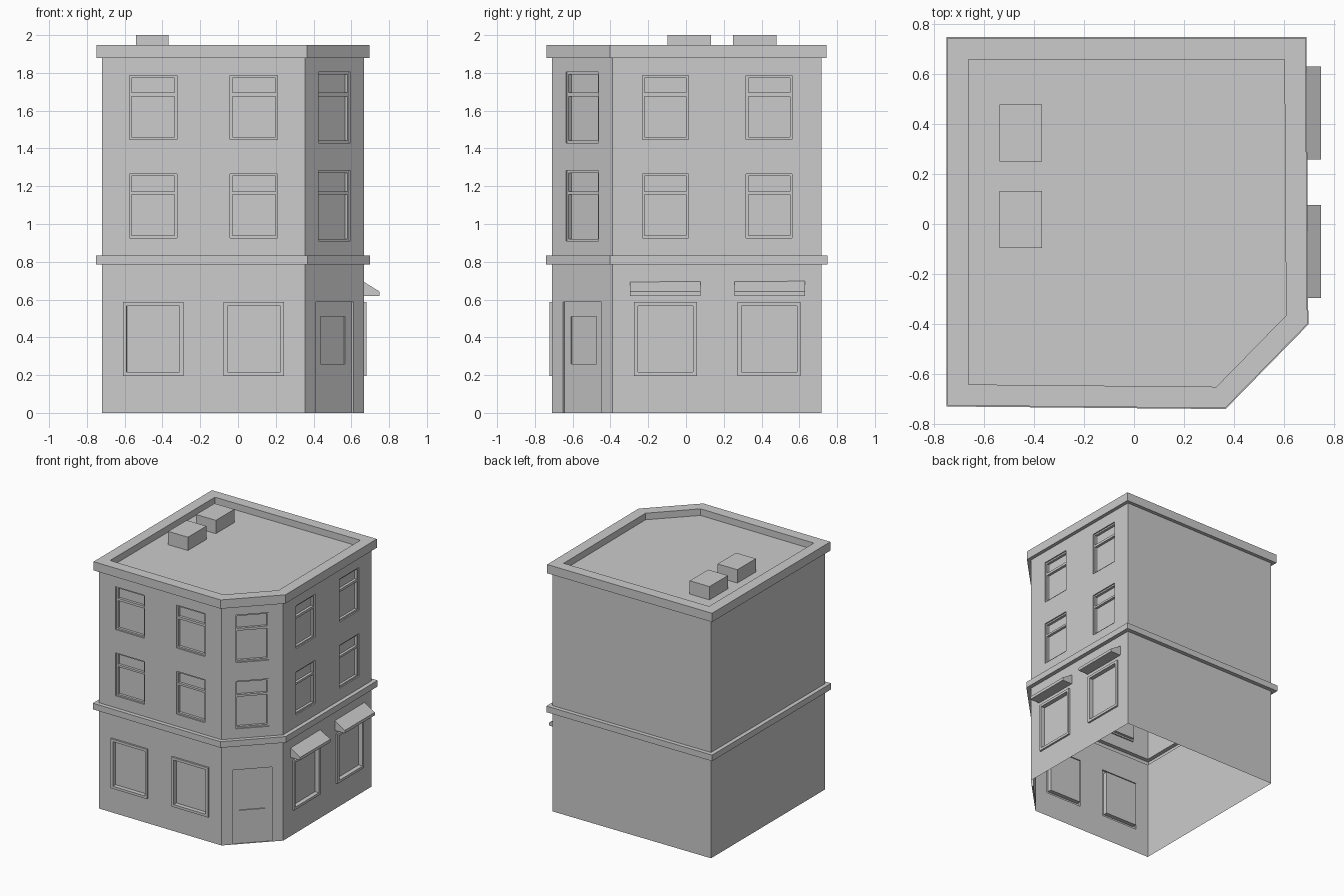
import bpy, bmesh
from mathutils import Vector

if "Cube" in bpy.data.objects:
    bpy.data.objects.remove(bpy.data.objects["Cube"])

# Plan of the building, counter-clockwise, with a chamfered corner
PLAN = [Vector(p) for p in ((-.72, -.70), (.354, -.71), (.667, -.39), (.66, .717), (-.72, .717))]
BAND_Z, UPPER_Z, CORNICE_Z, TOP_Z, ROOF_Z = .785, .833, 1.878, 1.947, 1.895


def offset(d):
    """Mitred offset of the plan (positive is outward)."""
    out = []
    for i, p in enumerate(PLAN):
        a = (p - PLAN[i - 1]).normalized()
        b = (PLAN[(i + 1) % len(PLAN)] - p).normalized()
        na, nb = Vector((a.y, -a.x)), Vector((b.y, -b.x))
        out.append(p + (na + nb) * d / (1 + na.dot(nb)))
    return out


def face(bm, pts):
    bm.faces.new([bm.verts.new(p) for p in pts])


def finish(bm, name):
    bmesh.ops.remove_doubles(bm, verts=bm.verts, dist=1e-5)
    me = bpy.data.meshes.new(name)
    bm.to_mesh(me)
    bm.free()
    ob = bpy.data.objects.new(name, me)
    bpy.context.collection.objects.link(ob)
    return ob


def ring(name, profile, cap=False):
    """Sweep an (offset, z) profile round the plan."""
    bm = bmesh.new()
    loops = [[(p.x, p.y, z) for p in offset(d)] for d, z in profile]
    n = len(PLAN)
    for lo, hi in zip(loops, loops[1:]):
        for i in range(n):
            j = (i + 1) % n
            face(bm, (lo[i], lo[j], hi[j], hi[i]))
    if cap:
        face(bm, loops[-1])
    finish(bm, name)


def wall_space(i):
    """Map (along wall, height, outward depth) to world space."""
    p, q = PLAN[i], PLAN[(i + 1) % len(PLAN)]
    t = (q - p).normalized()

    def to_world(u, z, d):
        return (p.x + t.x * u + t.y * d, p.y + t.y * u - t.x * d, z)
    return to_world, (q - p).length


def sheet(bm, P, rect, holes=(), d=0):
    """Flat rectangle (u0, u1, z0, z1) with rectangular holes."""
    us = sorted({rect[0], rect[1], *(h[k] for h in holes for k in (0, 1))})
    zs = sorted({rect[2], rect[3], *(h[k] for h in holes for k in (2, 3))})
    for u0, u1 in zip(us, us[1:]):
        for z0, z1 in zip(zs, zs[1:]):
            u, z = (u0 + u1) / 2, (z0 + z1) / 2
            if not any(h[0] < u < h[1] and h[2] < z < h[3] for h in holes):
                face(bm, [P(u0, z0, d), P(u1, z0, d), P(u1, z1, d), P(u0, z1, d)])


def steps(bm, P, rect, levels):
    """Frame made from (inset, depth) steps; returns the last rectangle."""
    loops = []
    for s, d in levels:
        r = (rect[0] + s, rect[1] - s, rect[2] + s, rect[3] - s)
        loops.append([P(r[0], r[2], d), P(r[1], r[2], d), P(r[1], r[3], d), P(r[0], r[3], d)])
    for a, b in zip(loops, loops[1:]):
        for i in range(4):
            j = (i + 1) % 4
            face(bm, (a[i], a[j], b[j], b[i]))
    return r


def sash_window(name, P, rect, bar, edge):
    bm = bmesh.new()
    steps(bm, P, rect, [(0, 0), (0, -.01)])
    u0, u1, z0, z1 = rect
    panes = [(u0 + edge, u1 - edge, z0 + edge, bar[0]),
             (u0 + edge, u1 - edge, bar[1], z1 - edge)]
    sheet(bm, P, rect, panes, -.01)
    for pane in panes:
        steps(bm, P, pane, [(0, -.01), (0, -.03)])
        sheet(bm, P, pane, d=-.03)
    finish(bm, name)


def shop_window(name, P, rect):
    bm = bmesh.new()
    glass = steps(bm, P, rect, [(0, 0), (0, .014), (.02, .014), (.02, -.02)])
    sheet(bm, P, glass, d=-.02)
    finish(bm, name)


def corner_door(name, P, rect, pane):
    bm = bmesh.new()
    steps(bm, P, rect, [(0, 0), (0, -.012)])
    sheet(bm, P, rect, [pane], -.012)
    steps(bm, P, pane, [(0, -.012), (0, -.02)])
    sheet(bm, P, pane, d=-.02)
    finish(bm, name)


def box(name, x0, x1, y0, y1, z0, z1):
    bm = bmesh.new()
    bmesh.ops.create_cube(bm, size=1)
    for v in bm.verts:
        v.co = ((x0 + x1) / 2 + v.co.x * (x1 - x0), (y0 + y1) / 2 + v.co.y * (y1 - y0),
                (z0 + z1) / 2 + v.co.z * (z1 - z0))
    finish(bm, name)


# Walls with openings: centres along each wall, upper width, shop width
NAMES = ("front", "corner", "right", "back", "left")
LAYOUT = {0: ((.271, .804), .252, .32), 1: ((.224,), .242, 0), 2: ((.281, .83), .244, .333)}
BARS = ((1.156, 1.172), (1.676, 1.695))
DOOR, DOOR_PANE = (.083, .367, 0, .586), (.13, .318, .26, .51)
for i, side in enumerate(NAMES):
    P, length = wall_space(i)
    centres, w, shop = LAYOUT.get(i, ((), 0, 0))
    grow = .018 if i == 1 else 0
    lower, upper = [], []
    for n, c in enumerate(centres):
        for k, (z0, z1) in enumerate(((.927, 1.265), (1.448, 1.786))):
            r = (c - w / 2, c + w / 2, z0 - grow, z1 + grow)
            upper.append(r)
            sash_window(f"{side}_sash_window_{k}_{n}", P, r, BARS[k], .012)
        if shop:
            r = (c - shop / 2, c + shop / 2, .196, .586)
            lower.append(r)
            shop_window(f"{side}_shop_window_{n}", P, r)
    if i == 1:
        lower.append(DOOR)
        corner_door("corner_door", P, DOOR, DOOR_PANE)
    for name, z0, z1, holes in (("ground", 0, BAND_Z, lower), ("upper", UPPER_Z, CORNICE_Z, upper)):
        bm = bmesh.new()
        sheet(bm, P, (0, length, z0, z1), holes)
        finish(bm, f"{side}_{name}_wall")

# Storey band, and the cornice with parapet and sunken roof
ring("storey_band", [(0, BAND_Z), (.032, BAND_Z), (.032, UPPER_Z), (0, UPPER_Z)])
ring("cornice_and_roof", [(0, CORNICE_Z), (.028, CORNICE_Z), (.028, TOP_Z),
                          (-.057, TOP_Z), (-.057, ROOF_Z)], cap=True)

# Roof units
for n, y in enumerate((-.097, .25)):
    box(f"roof_unit_{n}", -.54, -.368, y, y + .229, ROOF_Z, 2)

# Awnings over the right-hand shop windows
AWNING = ((.661, .697), (.661, .619), (.75, .619), (.75, .642))
for n, (y0, y1) in enumerate(((-.297, .077), (.258, .631))):
    bm = bmesh.new()
    a = [(x, y0, z) for x, z in AWNING]
    b = [(x, y1, z) for x, z in AWNING]
    face(bm, a)
    face(bm, b[::-1])
    for i in range(4):
        j = (i + 1) % 4
        face(bm, (a[j], a[i], b[i], b[j]))
    finish(bm, f"awning_{n}")
